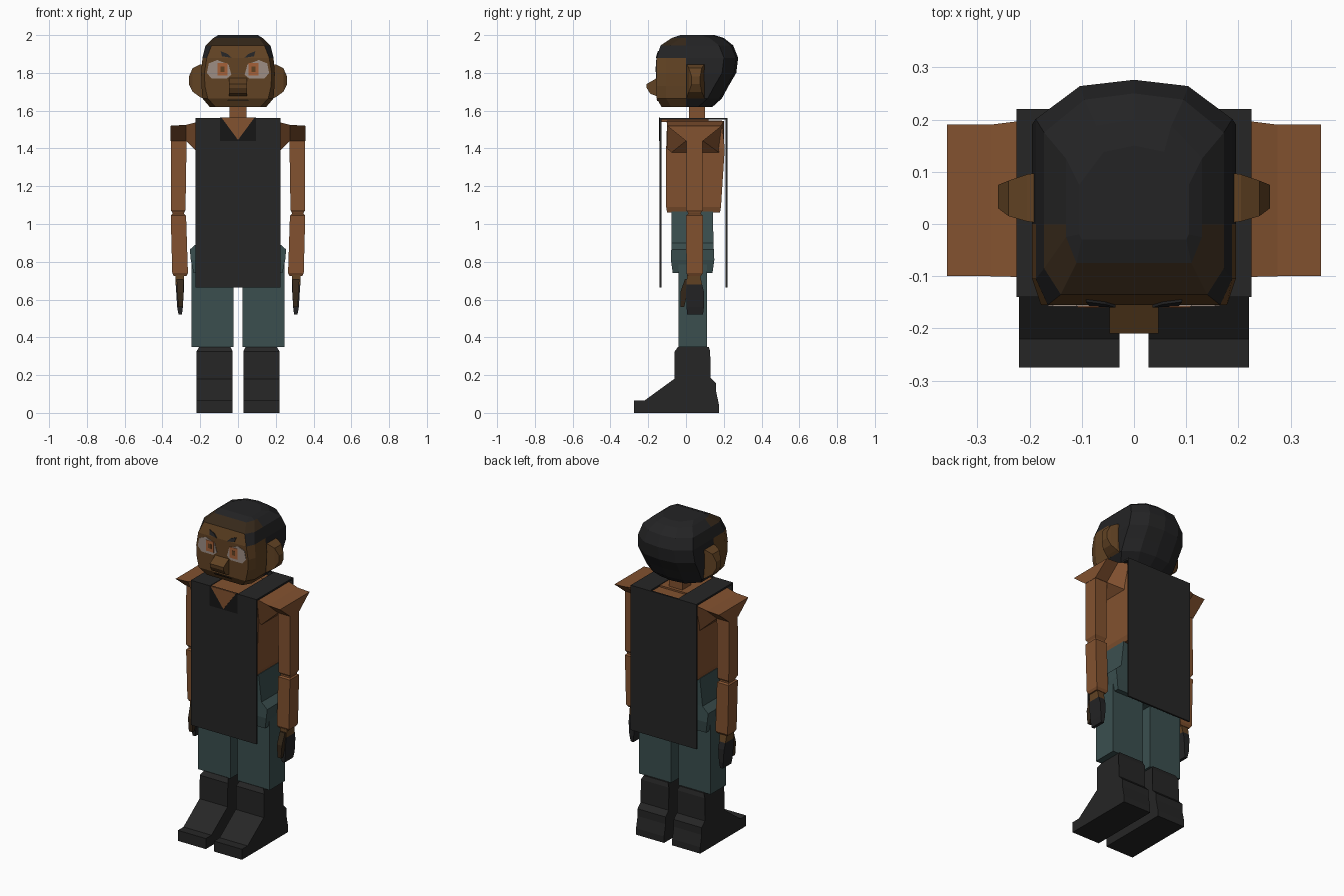
import bpy, bmesh


def material(name, rgb):
    m = bpy.data.materials.new(name)
    m.diffuse_color = (*rgb, 1)
    return m


SKIN = material("skin brown", (0.225, 0.084, 0.029))
FACE = material("face brown", (0.120, 0.055, 0.017))
BROW = material("dark brown", (0.036, 0.021, 0.010))
HAIR = material("hair black", (0.017, 0.017, 0.018))
CLOTH = material("apron black", (0.019, 0.019, 0.019))
INNER = material("collar black", (0.008, 0.008, 0.008))
TEAL = material("trouser teal", (0.043, 0.078, 0.078))
BOOT = material("boot black", (0.019, 0.019, 0.019))
WHITE = material("eye grey", (0.34, 0.27, 0.23))
IRIS = material("iris orange", (0.38, 0.12, 0.04))


def loft(name, rings, mats, rule=None):
    """Skin a list of equal-length point rings; rule(centre) picks the material slot."""
    bm = bmesh.new()
    vs = [[bm.verts.new(p) for p in r] for r in rings]
    n = len(rings[0])
    for a, b in zip(vs, vs[1:]):
        for i in range(n):
            j = (i + 1) % n
            bm.faces.new((a[i], a[j], b[j], b[i]))
    bm.faces.new(vs[0])
    bm.faces.new(vs[-1])
    bmesh.ops.recalc_face_normals(bm, faces=bm.faces)
    if rule:
        for f in bm.faces:
            f.material_index = rule(f.calc_center_median())
    me = bpy.data.meshes.new(name)
    bm.to_mesh(me)
    bm.free()
    for m in mats:
        me.materials.append(m)
    ob = bpy.data.objects.new(name, me)
    bpy.context.collection.objects.link(ob)
    return ob


def rect(z, x0, x1, y0, y1, s=1):
    return [(s * x0, y0, z), (s * x1, y0, z), (s * x1, y1, z), (s * x0, y1, z)]


def box(name, x0, x1, y0, y1, z0, z1, mat, s=1):
    return loft(name, [rect(z0, x0, x1, y0, y1, s), rect(z1, x0, x1, y0, y1, s)], [mat])


def plate(name, pts, mat, s=1, y=-0.155, lift=0.005, head=True):
    """Thin plate from an x-z outline, following the slope of the face."""
    def fy(z):
        return y + (max(0, z - 1.88) * 0.31 + max(0, 1.665 - z) * 0.55 if head else 0)
    return loft(name, [[(s * x, fy(z) - d, z) for x, z in pts] for d in (lift, -0.002)], [mat])


# Head: rings of z, face half width, face y, side half width, back y
def head_ring(z, wf, yf, wm, yb):
    half = [(wf, yf), (wm, min(yf + 0.05, -0.02)), (wm, 0.0), (wm, yb - 0.075), (wm * 0.55, yb - 0.012)]
    return ([(x, y, z) for x, y in half] + [(0, yb, z)] +
            [(-x, y, z) for x, y in reversed(half)])


def head_rule(c):
    if c.y > -0.02 and c.z > 1.625:
        return 1
    if c.z > 1.945:
        return 2 if c.z < 1.985 else 1
    if c.z > 1.86 and abs(c.x) > 0.165:
        return 1
    return 0


loft("head", [head_ring(*r) for r in (
    (1.62, 0.12, -0.13, 0.15, 0.14),
    (1.665, 0.16, -0.155, 0.188, 0.19),
    (1.73, 0.175, -0.155, 0.193, 0.225),
    (1.80, 0.178, -0.155, 0.195, 0.266),
    (1.88, 0.165, -0.155, 0.188, 0.276),
    (1.945, 0.14, -0.135, 0.172, 0.25),
    (1.985, 0.11, -0.075, 0.13, 0.20),
    (2.0, 0.10, -0.03, 0.105, 0.15))], [FACE, HAIR, BROW], head_rule)

# Nose, wedge shaped
nose = [(-0.15, 1.775), (-0.21, 1.74), (-0.208, 1.72), (-0.19, 1.69), (-0.15, 1.675)]
loft("nose", [[(x, y, z) for y, z in nose] for x in (-0.047, 0.047)], [FACE])
plate("mouth", [(-0.06, 1.65), (0.06, 1.65), (0.05, 1.66), (-0.05, 1.66)], BROW)

# Neck
box("neck", -0.045, 0.045, 0.015, 0.10, 1.52, 1.64, SKIN)

# Torso
loft("torso", [rect(1.06, -0.19, 0.19, -0.10, 0.18),
               rect(1.09, -0.2, 0.2, -0.105, 0.185),
               rect(1.40, -0.215, 0.215, -0.105, 0.205),
               rect(1.548, -0.2, 0.2, -0.10, 0.19)], [SKIN])

# Trouser hips
loft("hips", [rect(0.74, -0.235, 0.235, -0.07, 0.14),
              rect(0.81, -0.25, 0.25, -0.08, 0.15),
              rect(0.865, -0.255, 0.255, -0.078, 0.147),
              rect(0.90, -0.215, 0.215, -0.077, 0.145),
              rect(1.065, -0.195, 0.195, -0.077, 0.143)], [TEAL])

# Apron: front and back panels
box("apron_front", -0.225, 0.225, -0.14, -0.13, 0.665, 1.562, CLOTH)
box("apron_back", -0.225, 0.225, 0.21, 0.22, 0.665, 1.562, CLOTH)

# Neckline: dark square with a skin triangle
plate("neckline", [(-0.095, 1.44), (0.095, 1.44), (0.095, 1.563), (-0.095, 1.563)],
      INNER, y=-0.14, lift=0.002, head=False)
plate("neckline_skin", [(0, 1.445), (0.088, 1.564), (-0.088, 1.564)],
      SKIN, y=-0.14, lift=0.004, head=False)
box("upper_chest", -0.095, 0.095, -0.138, 0.12, 1.54, 1.558, SKIN)

boot = [(-0.275, 0), (-0.275, 0.065), (-0.22, 0.065), (-0.062, 0.18), (-0.06, 0.325),
        (-0.042, 0.35), (0.12, 0.35), (0.128, 0.325), (0.13, 0.185), (0.16, 0.155),
        (0.16, 0.11), (0.175, 0.04), (0.175, 0)]

for side, s in (("left", 1), ("right", -1)):
    # Apron shoulder strap
    box(side + "_strap", 0.095, 0.225, -0.14, 0.22, 1.552, 1.562, CLOTH, s)

    # Ear
    loft(side + "_ear", [[(s * x, y, z) for y, z in (
        (y0, z0), (y1, z0), (y1, z1), (y0, z1))] for x, y0, y1, z0, z1 in (
        (0.17, 0.0, 0.10, 1.655, 1.845), (0.205, 0.005, 0.095, 1.675, 1.843),
        (0.24, 0.015, 0.083, 1.70, 1.825), (0.26, 0.03, 0.075, 1.74, 1.78))], [FACE])

    # Eye and brow
    plate(side + "_eye", [(0.035, 1.79), (0.06, 1.77), (0.14, 1.77), (0.165, 1.80),
                          (0.155, 1.85), (0.11, 1.868), (0.05, 1.845)], WHITE, s, lift=0.003)
    plate(side + "_iris", [(0.055, 1.785), (0.108, 1.785), (0.108, 1.852), (0.055, 1.852)],
          IRIS, s, lift=0.005)
    plate(side + "_pupil", [(0.071, 1.805), (0.093, 1.805), (0.093, 1.833), (0.071, 1.833)],
          FACE, s, lift=0.006)
    plate(side + "_brow", [(0.035, 1.88), (0.085, 1.888), (0.092, 1.915), (0.055, 1.90)],
          HAIR, s)

    # Flared shoulder narrowing down to the arm
    loft(side + "_shoulder", [[(s * x, a, zt), (s * x, b, zt), (s * x, d, zb), (s * x, c, zb)]
                              for x, zt, zb, a, b, c, d in (
        (0.195, 1.545, 1.36, -0.102, 0.20, -0.10, 0.20),
        (0.275, 1.525, 1.44, -0.10, 0.19, 0.0, 0.09),
        (0.358, 1.52, 1.44, -0.10, 0.19, 0.0, 0.09))], [SKIN])

    # Arm with a pinched elbow
    loft(side + "_arm", [rect(z, a, b, c, d, s) for z, a, b, c, d in (
        (1.45, 0.272, 0.356, 0.002, 0.088), (1.075, 0.278, 0.356, 0.0, 0.09),
        (1.06, 0.285, 0.348, 0.01, 0.08), (1.052, 0.285, 0.348, 0.01, 0.08),
        (1.045, 0.275, 0.356, 0.0, 0.09), (0.74, 0.265, 0.348, 0.002, 0.09),
        (0.725, 0.272, 0.34, 0.01, 0.08))], [SKIN])

    # Hand, gloved below the wrist, and thumb
    loft(side + "_hand", [rect(z, a, b, c, d, s) for z, a, b, c, d in (
        (0.73, 0.285, 0.332, 0.005, 0.075), (0.68, 0.287, 0.33, 0.003, 0.085),
        (0.64, 0.287, 0.327, 0.0, 0.095), (0.56, 0.292, 0.322, 0.003, 0.095),
        (0.52, 0.297, 0.315, 0.006, 0.09))], [FACE, HAIR], lambda c: int(c.z < 0.68))
    loft(side + "_thumb", [rect(z, a, b, c, d, s) for z, a, b, c, d in (
        (0.71, 0.29, 0.325, -0.005, 0.02), (0.64, 0.288, 0.322, -0.03, 0.01),
        (0.56, 0.292, 0.316, -0.03, -0.01))], [BROW])

    # Trouser leg
    box(side + "_trouser_leg", 0.025, 0.245, -0.04, 0.11, 0.348, 0.82, TEAL, s)

    # Boot, slightly narrowed at the rim
    loft(side + "_boot", [[(s * (x + (d if z > 0.34 else 0)), y, z) for y, z in boot]
                          for x, d in ((0.028, 0.012), (0.22, -0.015))], [BOOT])
